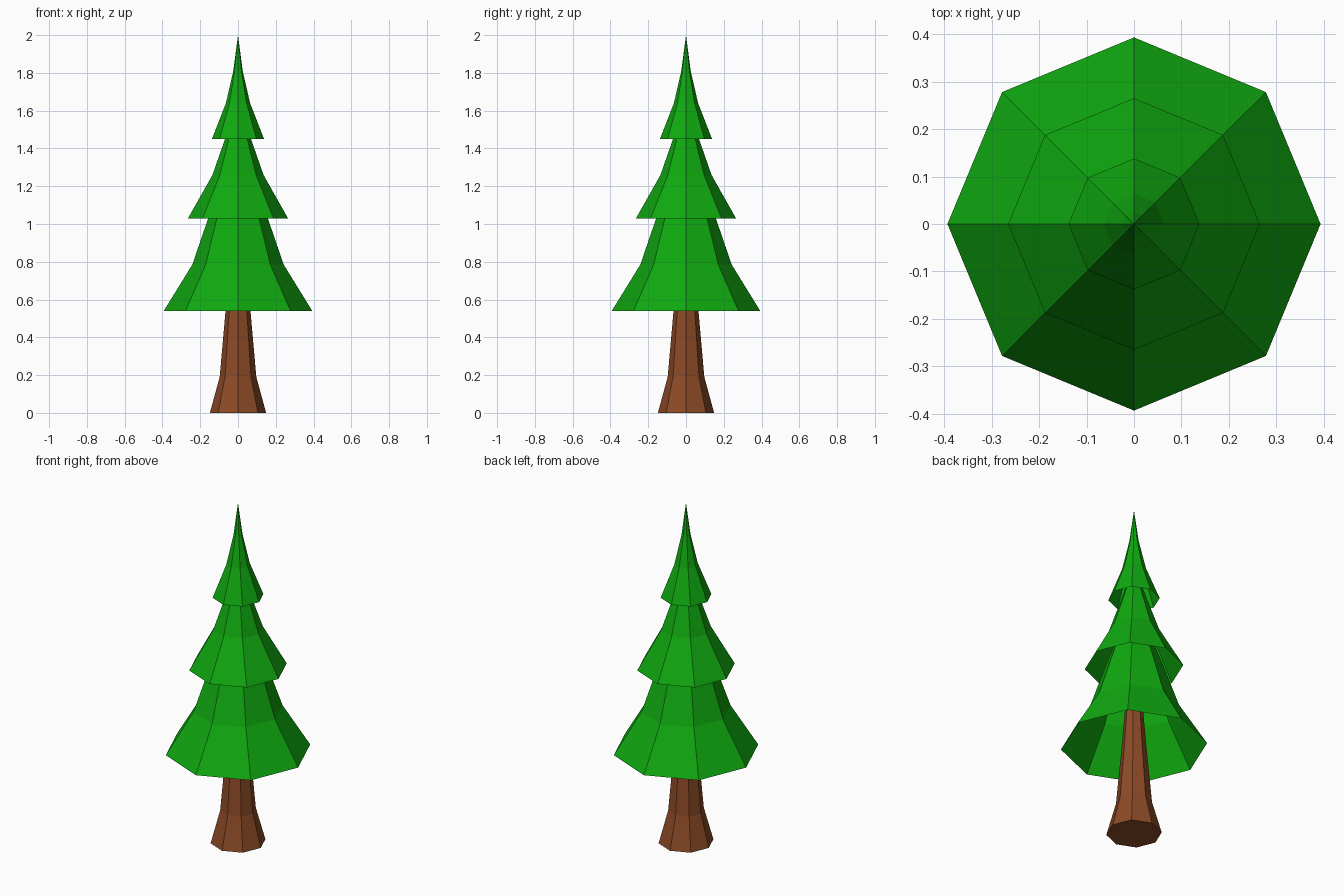
import bpy
import bmesh
from math import cos, sin, pi

SIDES = 8

cube = bpy.data.objects.get("Cube")
if cube:
    bpy.data.objects.remove(cube, do_unlink=True)


def make_material(name, rgb):
    mat = bpy.data.materials.new(name)
    mat.use_nodes = True
    color = (*rgb, 1.0)
    mat.diffuse_color = color
    bsdf = mat.node_tree.nodes["Principled BSDF"]
    bsdf.inputs["Base Color"].default_value = color
    bsdf.inputs["Roughness"].default_value = 0.9
    return mat


def lathe(name, profile, mat, cap_bottom=False, cap_top=False):
    """Flat-sided solid from (radius, height) pairs; radius 0 closes to a tip."""
    bm = bmesh.new()
    rings = []
    for r, z in profile:
        if r == 0:
            rings.append([bm.verts.new((0, 0, z))])
        else:
            angles = [2 * pi * i / SIDES for i in range(SIDES)]
            rings.append([bm.verts.new((r * cos(a), r * sin(a), z)) for a in angles])
    for low, high in zip(rings, rings[1:]):
        for i in range(SIDES):
            j = (i + 1) % SIDES
            if len(high) == 1:
                bm.faces.new((low[i], low[j], high[0]))
            else:
                bm.faces.new((low[i], low[j], high[j], high[i]))
    if cap_bottom:
        bm.faces.new(rings[0][::-1])
    if cap_top:
        bm.faces.new(rings[-1])
    mesh = bpy.data.meshes.new(name)
    bm.to_mesh(mesh)
    bm.free()
    mesh.materials.append(mat)
    obj = bpy.data.objects.new(name, mesh)
    bpy.context.collection.objects.link(obj)
    return obj


bark = make_material("bark_brown", (0.26, 0.068, 0.019))
needles = make_material("needle_green", (0.005, 0.40, 0.005))

# Trunk with a flared foot, running up inside the lowest branches
lathe("trunk", [(0.149, 0), (0.097, 0.19), (0.066, 0.54), (0.05, 0.75)],
      bark, cap_bottom=True, cap_top=True)

# Hollow skirts of branches, each tucked under the next
lathe("lower_branches", [(0.393, 0.54), (0.242, 0.785), (0.158, 1.03), (0.1, 1.19), (0, 1.38)], needles)
lathe("middle_branches", [(0.265, 1.03), (0.135, 1.26), (0.069, 1.45), (0.03, 1.57), (0, 1.67)], needles)
lathe("top_branches", [(0.138, 1.45), (0.064, 1.64), (0.025, 1.81), (0, 2.0)], needles)
